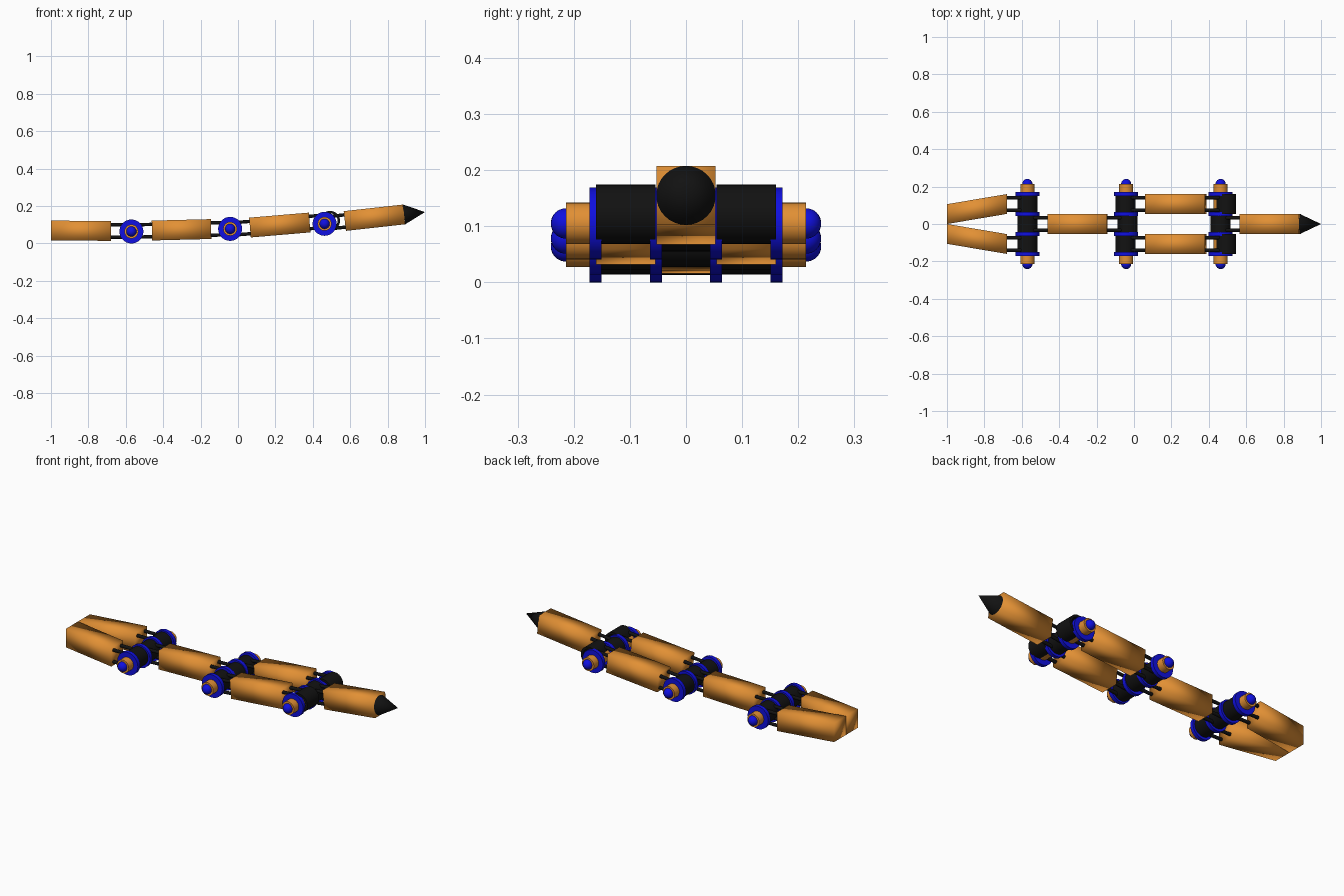
import bpy, bmesh, math
from mathutils import Vector, Matrix

if "Cube" in bpy.data.objects:
    bpy.data.objects.remove(bpy.data.objects["Cube"])


def material(name, color):
    m = bpy.data.materials.new(name)
    m.diffuse_color = (*color, 1)
    m.use_nodes = True
    m.node_tree.nodes["Principled BSDF"].inputs["Base Color"].default_value = m.diffuse_color
    return m


ORANGE = material("orange", (0.76, 0.28, 0.035))
BLUE = material("blue", (0.005, 0.005, 0.75))
BLACK = material("black", (0.006, 0.006, 0.006))

HALF = 0.053      # half width of a body block, also knuckle radius
REACH = 0.11      # block end to hinge axis
ROD = 0.033       # rod offset from the block centre line


def finish(bm, name, mat, smooth_all=False):
    bmesh.ops.recalc_face_normals(bm, faces=bm.faces)
    me = bpy.data.meshes.new(name)
    bm.to_mesh(me)
    bm.free()
    ob = bpy.data.objects.new(name, me)
    bpy.context.collection.objects.link(ob)
    me.materials.append(mat)
    if smooth_all:
        for p in me.polygons:
            p.use_smooth = True
    else:
        bpy.ops.object.select_all(action='DESELECT')
        ob.select_set(True)
        bpy.context.view_layer.objects.active = ob
        bpy.ops.object.shade_smooth_by_angle(angle=math.radians(40))
    return ob


def add_cylinder(bm, a, b, r1, r2=None, sides=32):
    a, b = Vector(a), Vector(b)
    d = b - a
    mat = Matrix.Translation((a + b) / 2) @ d.to_track_quat('Z', 'Y').to_matrix().to_4x4()
    bmesh.ops.create_cone(bm, cap_ends=True, segments=sides, radius1=r1,
                          radius2=r1 if r2 is None else r2, depth=d.length, matrix=mat)


def cylinder(name, mat, a, b, r1, r2=None, sides=32):
    bm = bmesh.new()
    add_cylinder(bm, a, b, r1, r2, sides)
    return finish(bm, name, mat)


def block(name, a, b, upright_ends=False):
    """Softly shaded square bar from a to b; upright ends give a sheared bar."""
    a, b = Vector(a), Vector(b)
    d = (b - a).normalized()
    up = Vector((0, 0, 1)) if upright_ends else Vector((-d.z, 0, d.x))
    bm = bmesh.new()
    rings = [[bm.verts.new(p + Vector((0, y * HALF, 0)) + up * z * HALF)
              for y, z in ((-1, -1), (1, -1), (1, 1), (-1, 1))] for p in (a, b)]
    for i in range(4):
        j = (i + 1) % 4
        bm.faces.new((rings[0][i], rings[0][j], rings[1][j], rings[1][i]))
    bm.faces.new(rings[0])
    bm.faces.new(rings[1])
    return finish(bm, name, ORANGE, True)


def knuckle(name, end, direction):
    """Tube hinge sleeve with four rods, reaching out from a block end."""
    end, d = Vector(end), Vector(direction).normalized()
    up = Vector((-d.z, 0, d.x))
    c = end + d * REACH
    bm = bmesh.new()
    n, inner = 32, 0.040
    rings = []
    for r, y in ((HALF, -HALF), (HALF, HALF), (inner, HALF), (inner, -HALF)):
        rings.append([bm.verts.new(c + Vector((r * math.cos(t), y, r * math.sin(t))))
                      for t in (2 * math.pi * k / n for k in range(n))])
    for i in range(4):
        p, q = rings[i], rings[(i + 1) % 4]
        for k in range(n):
            m = (k + 1) % n
            bm.faces.new((p[k], p[m], q[m], q[k]))
    for y in (-ROD, ROD):
        for z in (-ROD, ROD):
            off = Vector((0, y, 0)) + up * z
            add_cylinder(bm, end - d * 0.01 + off, end + d * 0.08 + off, 0.009, sides=16)
    return finish(bm, name, BLACK)


def hinge_pin(name, x, z):
    """Axle with four discs and domed end caps."""
    cylinder(name + "_axle", ORANGE, (x, -0.214, z), (x, 0.214, z), 0.037)
    for s, side in ((-1, "front"), (1, "back")):
        for label, y0, y1 in (("inner", 0.043, 0.064), ("outer", 0.151, 0.172)):
            cylinder(f"{name}_{label}_disc_{side}", BLUE, (x, s * y0, z), (x, s * y1, z), 0.064, sides=48)
        bm = bmesh.new()
        bmesh.ops.create_uvsphere(bm, u_segments=24, v_segments=16, radius=0.027,
                                  matrix=Matrix.Translation((x, s * 0.214, z)))
        finish(bm, f"{name}_cap_{side}", BLUE)


# Paired tail blocks, sheared inward to meet at the end
for s, side in ((-1, "front"), (1, "back")):
    block("tail_block_" + side, (-1, s * HALF, 0.069), (-0.68, s * 0.107, 0.067), True)
    knuckle("tail_knuckle_" + side, (-0.68, s * 0.107, 0.067), (1, 0, 0))

# Single middle block
A, B = Vector((-0.46, 0, 0.069)), Vector((-0.144, 0, 0.077))
block("middle_block", A, B)
knuckle("middle_knuckle_rear", A, A - B)
knuckle("middle_knuckle_fore", B, B - A)

# Paired neck blocks
for s, side in ((-1, "front"), (1, "back")):
    A, B = Vector((0.064, s * 0.107, 0.085)), Vector((0.383, s * 0.107, 0.112))
    block("neck_block_" + side, A, B)
    knuckle("neck_knuckle_rear_" + side, A, A - B)
    knuckle("neck_knuckle_fore_" + side, B, B - A)

# Head block with pointed nose
A, B = Vector((0.571, 0, 0.120)), Vector((0.888, 0, 0.155))
block("head_block", A, B)
knuckle("head_knuckle", A, A - B)
cylinder("nose_cone", BLACK, B, (1.0, 0, 0.168), HALF, 0.0)

# Hinge pins
hinge_pin("rear_hinge", -0.570, 0.064)
hinge_pin("middle_hinge", -0.042, 0.078)
hinge_pin("fore_hinge", 0.463, 0.105)
